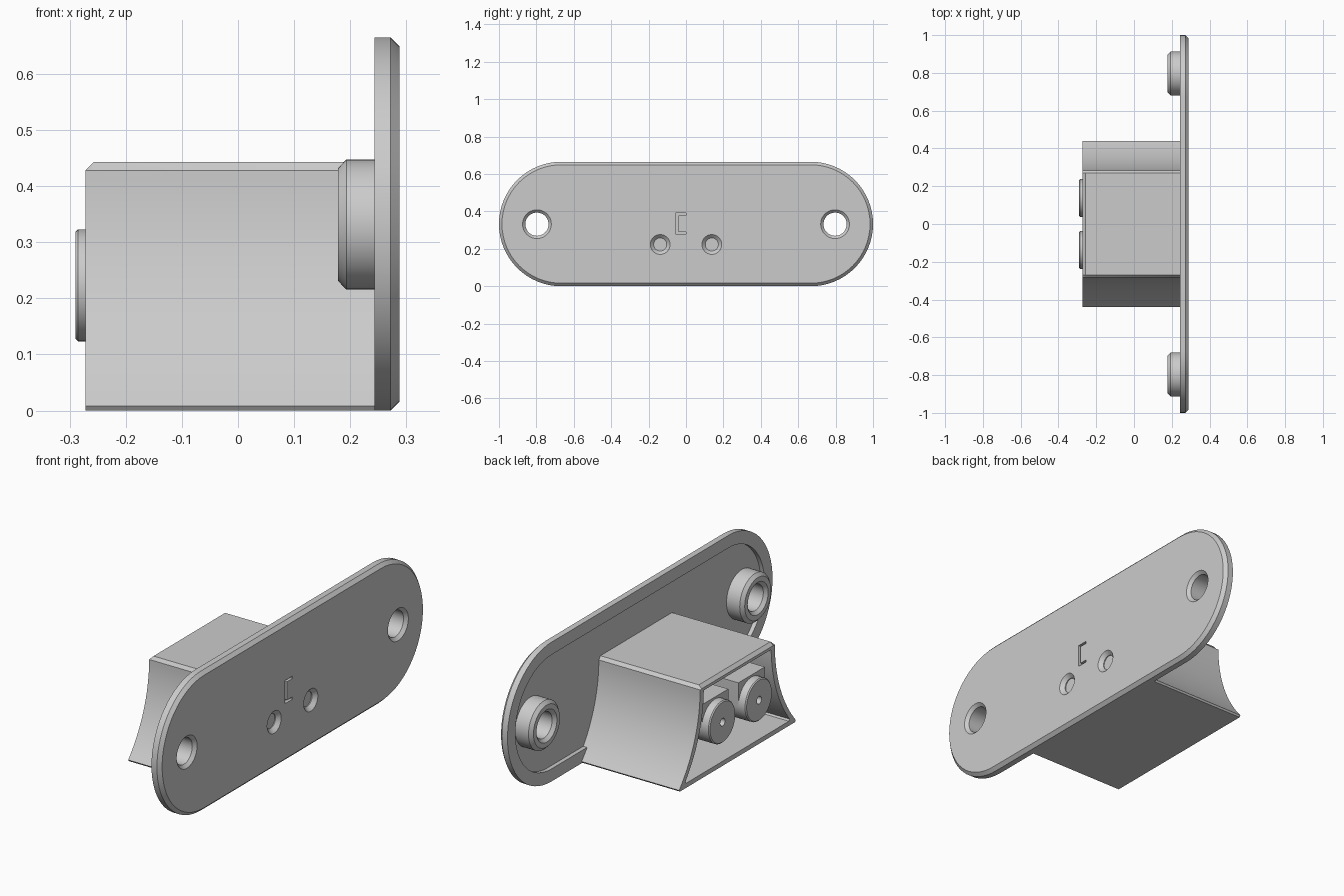
import bpy, bmesh, math

cube = bpy.data.objects.get("Cube")
if cube:
    bpy.data.objects.remove(cube, do_unlink=True)

grey = bpy.data.materials.new("light grey")
grey.use_nodes = True
colour = (0.6, 0.6, 0.6, 1)
grey.diffuse_color = colour
grey.node_tree.nodes["Principled BSDF"].inputs["Base Color"].default_value = colour

MID = 0.3325      # height of the plate's long axis
FLARE_R = 0.637   # radius of the housing's flared sides


def loft(name, sections):
    """Skin a list of (x, outline) sections and cap both ends."""
    bm = bmesh.new()
    rings = [[bm.verts.new((x, y, z)) for y, z in outline] for x, outline in sections]
    for a, b in zip(rings, rings[1:]):
        n = len(a)
        for i in range(n):
            j = (i + 1) % n
            bm.faces.new((a[i], a[j], b[j], b[i]))
    bm.faces.new(rings[0])
    bm.faces.new(rings[-1])
    bmesh.ops.recalc_face_normals(bm, faces=bm.faces)
    mesh = bpy.data.meshes.new(name)
    bm.to_mesh(mesh)
    bm.free()
    mesh.materials.append(grey)
    ob = bpy.data.objects.new(name, mesh)
    bpy.context.collection.objects.link(ob)
    return ob


def circle(r, y, z, n=48):
    return [(y + r * math.cos(2 * math.pi * i / n), z + r * math.sin(2 * math.pi * i / n))
            for i in range(n)]


def turned(name, y, z, profile):
    return loft(name, [(x, circle(r, y, z)) for x, r in profile])


def block(name, x0, x1, y0, y1, z0, z1):
    outline = [(y0, z0), (y1, z0), (y1, z1), (y0, z1)]
    return loft(name, [(x0, outline), (x1, outline)])


def stadium(r, n=32):
    """Outline with straight sides and half-round ends."""
    half = [(0.6675 + r * math.sin(math.pi * i / n), MID - r * math.cos(math.pi * i / n))
            for i in range(n + 1)]
    return half + [(-y, 2 * MID - z) for y, z in half]


def flared(top, inset=0.0, floor=0.0, n=20):
    """Flat-topped outline whose sides sweep outward to the base."""
    side = [(0.27 - inset, top)]
    shoulder = min(top, 0.428)
    low = floor + 0.008
    for i in range(n + 1):
        z = shoulder + (low - shoulder) * i / n
        flare = FLARE_R - math.sqrt(FLARE_R ** 2 - (0.428 - z) ** 2)
        side.append((0.282 - inset + flare, z - (0.0005 if i == 0 else 0)))
    side.append((side[-1][0] - 0.006, floor))
    return side + [(-y, z) for y, z in reversed(side)]


def cut(target, cutter):
    mod = target.modifiers.new("cut", "BOOLEAN")
    mod.operation = "DIFFERENCE"
    mod.solver = "EXACT"
    mod.object = cutter
    bpy.context.view_layer.objects.active = target
    bpy.ops.object.modifier_apply(modifier=mod.name)


parts, cutters = [], []

# Face plate with chamfered front edge and recessed back
R = MID
plate = loft("face_plate", [(0.263, stadium(R - 0.06)), (0.243, stadium(R - 0.06)),
                            (0.243, stadium(R)), (0.272, stadium(R)),
                            (0.288, stadium(R - 0.016))])
parts.append(plate)

# Hollow housing, open at the rear
parts.append(loft("housing", [(0.262, flared(0.415, 0.028, 0.022)),
                              (-0.272, flared(0.415, 0.028, 0.022)),
                              (-0.272, flared(0.4285)), (-0.257, flared(0.443)),
                              (0.266, flared(0.443))]))

for label, side in (("left", 1), ("right", -1)):
    # Mounting boss with a through hole chamfered at both ends
    y = 0.797 * side
    boss = turned(label + "_mounting_boss", y, MID - 0.001,
                  [(0.268, 0.116), (0.193, 0.116), (0.178, 0.1)])
    hole = turned(label + "_mounting_hole_cutter", y, MID - 0.001,
                  [(0.298, 0.087), (0.273, 0.062), (0.193, 0.062), (0.168, 0.087)])
    cut(boss, hole)
    cut(plate, hole)

    # Screw post with square shoulders, and the round end cap behind it
    y, z = 0.138 * side, 0.223
    arc = [(y + 0.1 * math.cos(math.pi * (1 + i / 20)), z + 0.1 * math.sin(math.pi * (1 + i / 20)))
           for i in range(21)]
    outline = arc + [(y + 0.1, z + 0.11), (y - 0.1, z + 0.11)]
    post = loft(label + "_screw_post", [(0.268, outline), (-0.25, outline)])
    cap = turned(label + "_post_cap", y, z, [(-0.245, 0.1), (-0.285, 0.1), (-0.29, 0.095)])
    bore = turned(label + "_screw_hole_cutter", y, z,
                  [(0.3, 0.065), (0.27, 0.035), (0.2, 0.035), (0.2, 0.018), (-0.35, 0.018)])
    for ob in (plate, post, cap):
        cut(ob, bore)
    parts += [boss, post, cap]
    cutters += [hole, bore]

# Interlocking key groove in the plate face
for span in ((-0.055, -0.04, 0.28, 0.39), (-0.05, 0.0, 0.28, 0.291), (-0.05, 0.0, 0.379, 0.39)):
    groove = block("key_groove_cutter", 0.27, 0.3, *span)
    cut(plate, groove)
    cutters.append(groove)

for ob in cutters:
    bpy.data.objects.remove(ob, do_unlink=True)

bpy.ops.object.select_all(action="DESELECT")
for ob in parts:
    ob.select_set(True)
bpy.context.view_layer.objects.active = plate
bpy.ops.object.shade_smooth_by_angle(angle=math.radians(28))
